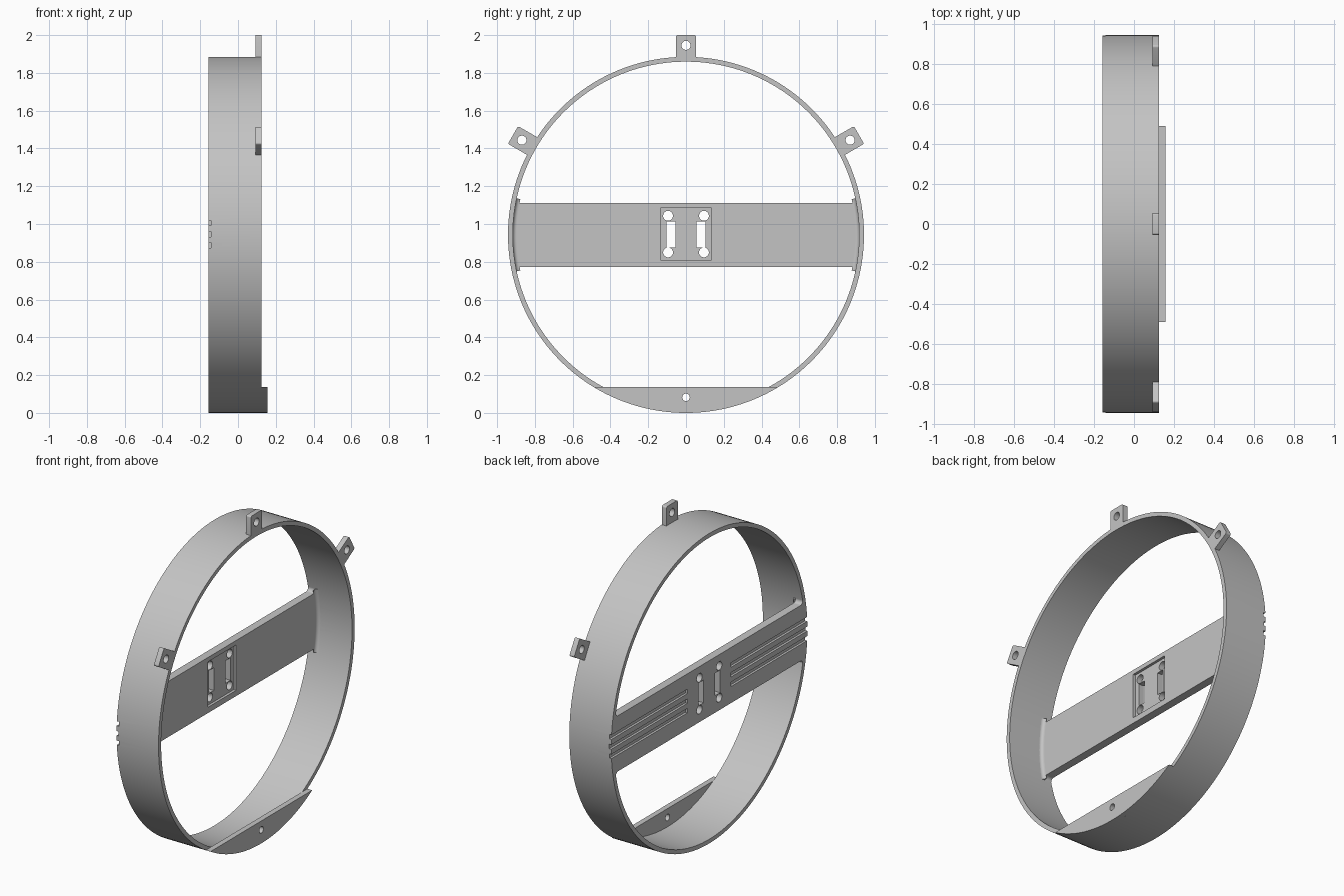
import bpy, bmesh
from math import sin, cos, pi, atan2, acos, sqrt

cube = bpy.data.objects.get("Cube")
if cube:
    bpy.data.objects.remove(cube, do_unlink=True)

# Main dimensions; the hoop axis runs along x
CZ, RO, RI = 0.9425, 0.9425, 0.917
BACK, FRONT, TAB_BACK, PLATE_FRONT = -0.157, 0.125, 0.093, 0.157
BAR_FRONT, BAR_HALF, FILLET = -0.107, 0.169, 0.02

grey = bpy.data.materials.new("light_grey")
grey.use_nodes = True
grey.diffuse_color = (0.55, 0.55, 0.55, 1)
grey.node_tree.nodes["Principled BSDF"].inputs["Base Color"].default_value = (0.55, 0.55, 0.55, 1)


def finish(name, bm):
    bmesh.ops.recalc_face_normals(bm, faces=bm.faces[:])
    mesh = bpy.data.meshes.new(name)
    bm.to_mesh(mesh)
    bm.free()
    mesh.materials.append(grey)
    obj = bpy.data.objects.new(name, mesh)
    bpy.context.collection.objects.link(obj)
    return obj


def prism(name, outlines, x0, x1):
    """Extrude closed (y, z) outlines, measured from the hoop centre, along x."""
    bm = bmesh.new()
    for pts in outlines:
        ends = [[bm.verts.new((x, y, z + CZ)) for y, z in pts] for x in (x0, x1)]
        for ring in ends:
            bm.faces.new(ring)
        n = len(pts)
        for i in range(n):
            j = (i + 1) % n
            bm.faces.new((ends[0][i], ends[0][j], ends[1][j], ends[1][i]))
    return finish(name, bm)


def lathe(name, profile, a0, a1, steps):
    """Sweep a closed (radius, x) profile around the hoop axis."""
    bm = bmesh.new()
    full = a1 - a0 > 2 * pi - 0.001
    rows = []
    for k in range(steps if full else steps + 1):
        a = a0 + (a1 - a0) * k / steps
        rows.append([bm.verts.new((x, r * cos(a), CZ + r * sin(a))) for r, x in profile])
    n = len(profile)
    for k in range(steps):
        p, q = rows[k], rows[(k + 1) % len(rows)]
        for i in range(n):
            j = (i + 1) % n
            bm.faces.new((p[i], p[j], q[j], q[i]))
    if not full:
        bm.faces.new(rows[0])
        bm.faces.new(rows[-1])
    return finish(name, bm)


def arc(cy, cz, r, a0, a1, n):
    return [(cy + r * cos(a0 + (a1 - a0) * i / n), cz + r * sin(a0 + (a1 - a0) * i / n))
            for i in range(n + 1)]


def circle(cy, cz, r):
    return arc(cy, cz, r, 0, 2 * pi, 32)[:-1]


def box(y0, y1, z0, z1):
    return [(y0, z0), (y1, z0), (y1, z1), (y0, z1)]


def cut(obj, outlines, x0, x1):
    cutter = prism("cutter", outlines, x0, x1)
    cutter.hide_render = True
    mod = obj.modifiers.new("cut", "BOOLEAN")
    mod.operation, mod.solver, mod.object = "DIFFERENCE", "EXACT", cutter
    bpy.context.view_layer.objects.active = obj
    bpy.ops.object.modifier_apply(modifier=mod.name)
    bpy.data.objects.remove(cutter, do_unlink=True)


parts = []

# Hoop, with three wire grooves notched through each side of its back rim
grooves = [box(min(s * 0.21, s), max(s * 0.21, s), z - 0.0135, z + 0.0135)
           for s in (-1, 1) for z in (-0.055, 0.003, 0.062)]
hoop = lathe("hoop", [(RI, BACK), (RO, BACK), (RO, FRONT), (RI, FRONT)], 0, 2 * pi, 160)
cut(hoop, grooves, BACK - 0.05, BACK + 0.014)
parts.append(hoop)

# Crossbar, flaring into the hoop at its four corners
h = BAR_HALF + FILLET
cy = sqrt((RI - FILLET) ** 2 - h ** 2)
a = atan2(h, cy)
quarter = arc(cy, h, FILLET, -pi / 2, a, 8) + arc(0, 0, RI + 0.002, a, 0, 8)
right = quarter + [(y, -z) for y, z in reversed(quarter[:-1])]
bar = prism("crossbar", [right + [(-y, z) for y, z in reversed(right)]], BACK, BAR_FRONT)
cut(bar, grooves, BACK - 0.05, BACK + 0.014)
# Mounting recess, slots and screw holes
cut(bar, [box(-0.135, 0.135, -0.134, 0.142)], BAR_FRONT - 0.016, 0)
openings = [circle(y, z, 0.026) for y in (-0.095, 0.095) for z in (-0.093, 0.101)]
openings += [box(-0.104, -0.056, -0.066, 0.072), box(0.056, 0.104, -0.066, 0.072)]
cut(bar, openings, BACK - 0.05, 0)
parts.append(bar)

# Rounded fillets where the bar face meets the hoop wall
curve = arc(RI - FILLET, BAR_FRONT + FILLET, FILLET, -pi / 2, 0, 8)
profile = [(RI + 0.002, BAR_FRONT - 0.002), (RI - FILLET, BAR_FRONT - 0.002)] + curve
profile.append((RI + 0.002, BAR_FRONT + FILLET))
for name, mid in (("left_bar_fillet", 0), ("right_bar_fillet", pi)):
    parts.append(lathe(name, profile, mid - a, mid + a, 24))

# Three mounting tabs with rounded outer corners
W, R0, R1, C = 0.054, 0.927, 1.0575, 0.01
shape = [(R0, -W)] + arc(R1 - C, C - W, C, -pi / 2, 0, 4) + arc(R1 - C, W - C, C, 0, pi / 2, 4) + [(R0, W)]
for name, deg in (("rear_tab", 30), ("top_tab", 90), ("front_tab", 150)):
    t = deg * pi / 180
    turned = [(r * cos(t) - s * sin(t), r * sin(t) + s * cos(t)) for r, s in shape]
    tab = prism(name, [turned], TAB_BACK, FRONT)
    cut(tab, [circle(1.003 * cos(t), 1.003 * sin(t), 0.024)], 0, 0.3)
    parts.append(tab)

# Bottom plate: circular segment with one screw hole
half = acos(0.806 / RO)
plate = prism("bottom_plate", [arc(0, 0, RO, -pi / 2 - half, -pi / 2 + half, 48)], FRONT - 0.001, PLATE_FRONT)
cut(plate, [circle(0, -0.86, 0.02)], 0, 0.3)
parts.append(plate)

# Smooth the curves, keep the edges crisp
bpy.ops.object.select_all(action="DESELECT")
for obj in parts:
    obj.select_set(True)
bpy.context.view_layer.objects.active = hoop
bpy.ops.object.shade_smooth_by_angle(angle=0.5)
